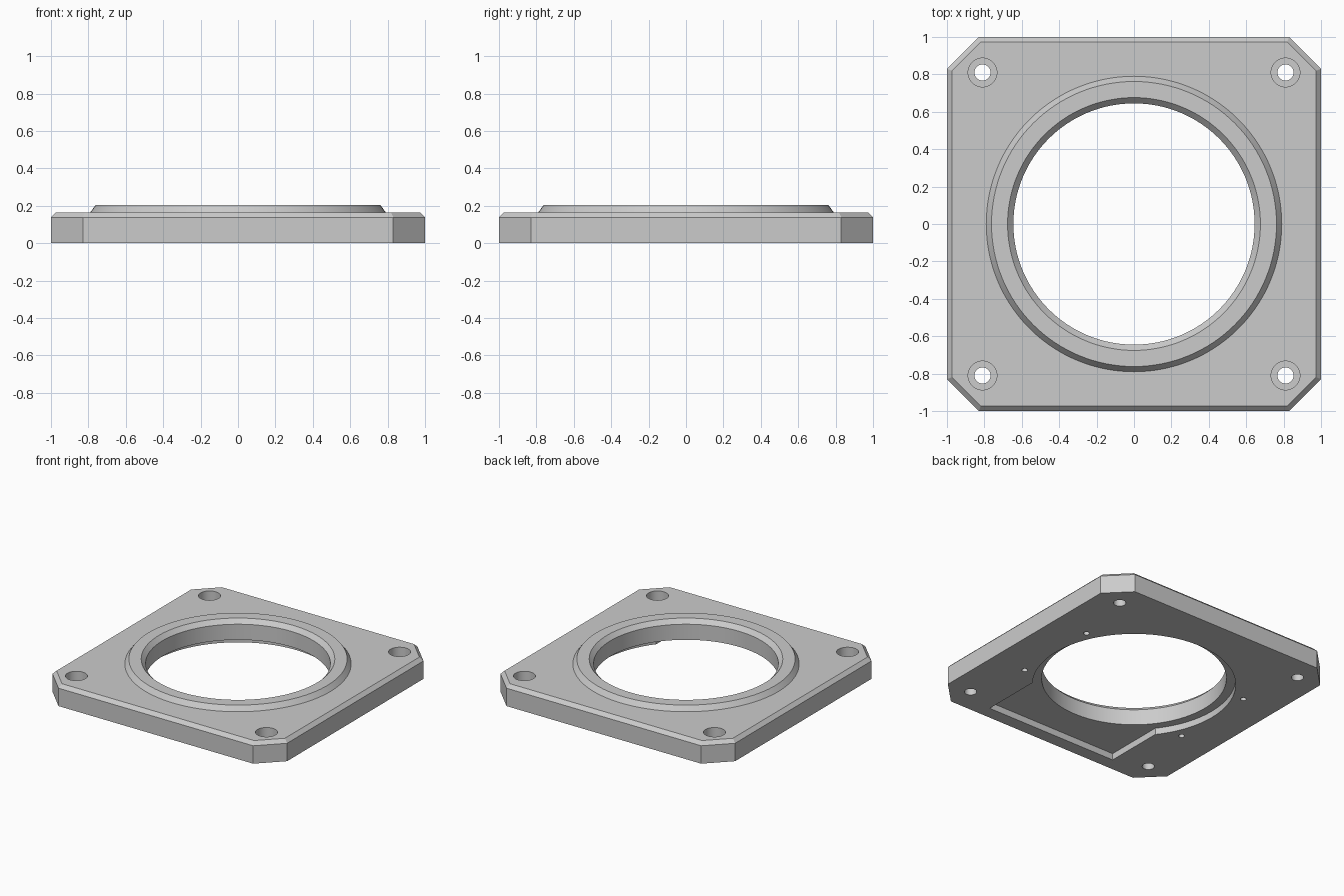
import bpy
import bmesh
from math import acos, cos, sin, pi, radians

if "Cube" in bpy.data.objects:
    bpy.data.objects.remove(bpy.data.objects["Cube"], do_unlink=True)

PLATE_TOP, RING_TOP = 0.165, 0.203
BORE, POCKET_R, POCKET_W, POCKET_DEPTH = 0.645, 0.71, 0.56, 0.05

grey = bpy.data.materials.new("plain grey")
grey.use_nodes = True
colour = (0.6, 0.6, 0.6, 1)
grey.diffuse_color = colour
grey.node_tree.nodes["Principled BSDF"].inputs["Base Color"].default_value = colour


def add_object(name, bm):
    bmesh.ops.recalc_face_normals(bm, faces=bm.faces[:])
    mesh = bpy.data.meshes.new(name)
    bm.to_mesh(mesh)
    bm.free()
    mesh.materials.append(grey)
    obj = bpy.data.objects.new(name, mesh)
    bpy.context.collection.objects.link(obj)
    return obj


def prism(name, outline, z0, z1, chamfer=0):
    """Extrude an outline upward, with an optional chamfer on the top rim."""
    bm = bmesh.new()
    base = bm.faces.new([bm.verts.new((x, y, z0)) for x, y in outline])
    grown = bmesh.ops.extrude_face_region(bm, geom=[base])["geom"]
    top = [v for v in grown if isinstance(v, bmesh.types.BMVert)]
    bmesh.ops.translate(bm, verts=top, vec=(0, 0, z1 - z0))
    if chamfer:
        rim = [e for e in bm.edges if all(v.co.z > z1 - 1e-5 for v in e.verts)]
        bmesh.ops.bevel(bm, geom=rim, offset=chamfer, segments=1,
                        affect='EDGES', profile=0.5)
    return add_object(name, bm)


def turned(name, profile, centre=(0, 0), sides=128):
    """Closed solid of revolution from (radius, z) points, bottom to top."""
    bm = bmesh.new()
    rings = [[bm.verts.new((centre[0] + r * cos(2 * pi * i / sides),
                            centre[1] + r * sin(2 * pi * i / sides), z))
              for i in range(sides)] for r, z in profile]
    bm.faces.new(rings[0])
    bm.faces.new(rings[-1])
    for low, high in zip(rings, rings[1:]):
        for i in range(sides):
            j = (i + 1) % sides
            bm.faces.new((low[i], low[j], high[j], high[i]))
    return add_object(name, bm)


def combine(target, tool, operation='DIFFERENCE'):
    tool.hide_render = True
    mod = target.modifiers.new(tool.name, 'BOOLEAN')
    mod.operation, mod.solver, mod.object = operation, 'EXACT', tool
    bpy.context.view_layer.objects.active = target
    bpy.ops.object.modifier_apply(modifier=mod.name)
    bpy.data.objects.remove(tool, do_unlink=True)


# Square plate with clipped corners and a chamfered top rim
c = 0.83
corners = [(c, -1), (1, -c), (1, c), (c, 1), (-c, 1), (-1, c), (-1, -c), (-c, -1)]
plate = prism("mounting_plate", corners, 0, PLATE_TOP, chamfer=0.027)

# Raised collar around the opening
combine(plate, turned("collar", [(0.79, 0.1), (0.79, PLATE_TOP), (0.762, RING_TOP)]), 'UNION')

# Central bore with a flared upper lip
combine(plate, turned("bore_cutter", [(BORE, -0.1), (BORE, 0.17), (0.688, 0.216)]))

# Underside pocket: round recess opening into a rectangle toward the front
a = acos(POCKET_W / POCKET_R)
steps = 96
pocket = [(POCKET_R * cos(-a + (pi + 2 * a) * i / steps),
           POCKET_R * sin(-a + (pi + 2 * a) * i / steps)) for i in range(steps + 1)]
pocket += [(-POCKET_W, -0.9), (POCKET_W, -0.9)]
combine(plate, prism("pocket_cutter", pocket, -0.1, POCKET_DEPTH))

# Counterbored corner holes and small blind holes underneath
for sx in (-1, 1):
    for sy in (-1, 1):
        corner = (sx * 0.81, sy * 0.81)
        combine(plate, turned("screw_hole_cutter", [(0.043, -0.1), (0.043, 0.065),
                              (0.077, 0.065), (0.077, 0.3)], corner, 48))
        combine(plate, turned("pilot_hole_cutter", [(0.021, -0.1), (0.021, 0.09)],
                              (sx * 0.715, sy * 0.335), 32))

# Smooth round walls, crisp edges
bpy.ops.object.select_all(action='DESELECT')
plate.select_set(True)
bpy.context.view_layer.objects.active = plate
bpy.ops.object.shade_smooth_by_angle(angle=radians(25))
